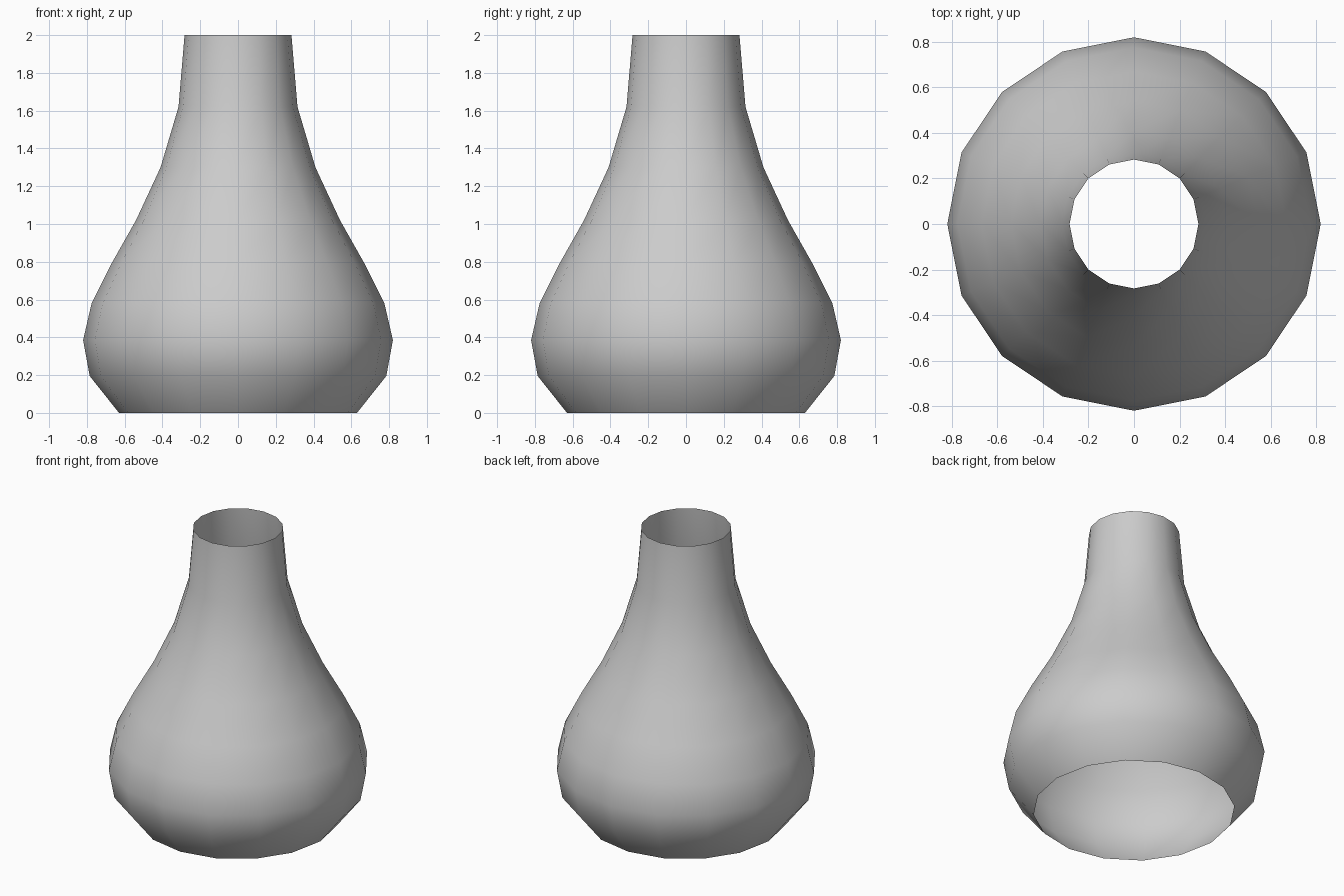
import bpy
import bmesh
from math import cos, sin, tau

cube = bpy.data.objects.get("Cube")
if cube:
    bpy.data.objects.remove(cube, do_unlink=True)

SIDES = 16
# Radius and height of each ring, from the open base to the open neck
PROFILE = [(0.63, 0), (0.785, 0.195), (0.82, 0.385), (0.775, 0.58), (0.67, 0.79),
           (0.54, 1.02), (0.41, 1.3), (0.315, 1.62), (0.283, 2)]

# Plain grey
grey = bpy.data.materials.new("light_grey")
grey.use_nodes = True
color = (0.6, 0.6, 0.6, 1)
grey.diffuse_color = color
grey.node_tree.nodes["Principled BSDF"].inputs["Base Color"].default_value = color

# Thin vase wall, open at both ends
bm = bmesh.new()
rings = [[bm.verts.new((r * cos(tau * i / SIDES), r * sin(tau * i / SIDES), z))
          for i in range(SIDES)] for r, z in PROFILE]
for low, high in zip(rings, rings[1:]):
    for i in range(SIDES):
        j = (i + 1) % SIDES
        face = bm.faces.new((low[i], low[j], high[j], high[i]))
        face.smooth = True

mesh = bpy.data.meshes.new("vase_wall")
bm.to_mesh(mesh)
bm.free()
mesh.materials.append(grey)
vase = bpy.data.objects.new("vase_wall", mesh)
bpy.context.collection.objects.link(vase)
